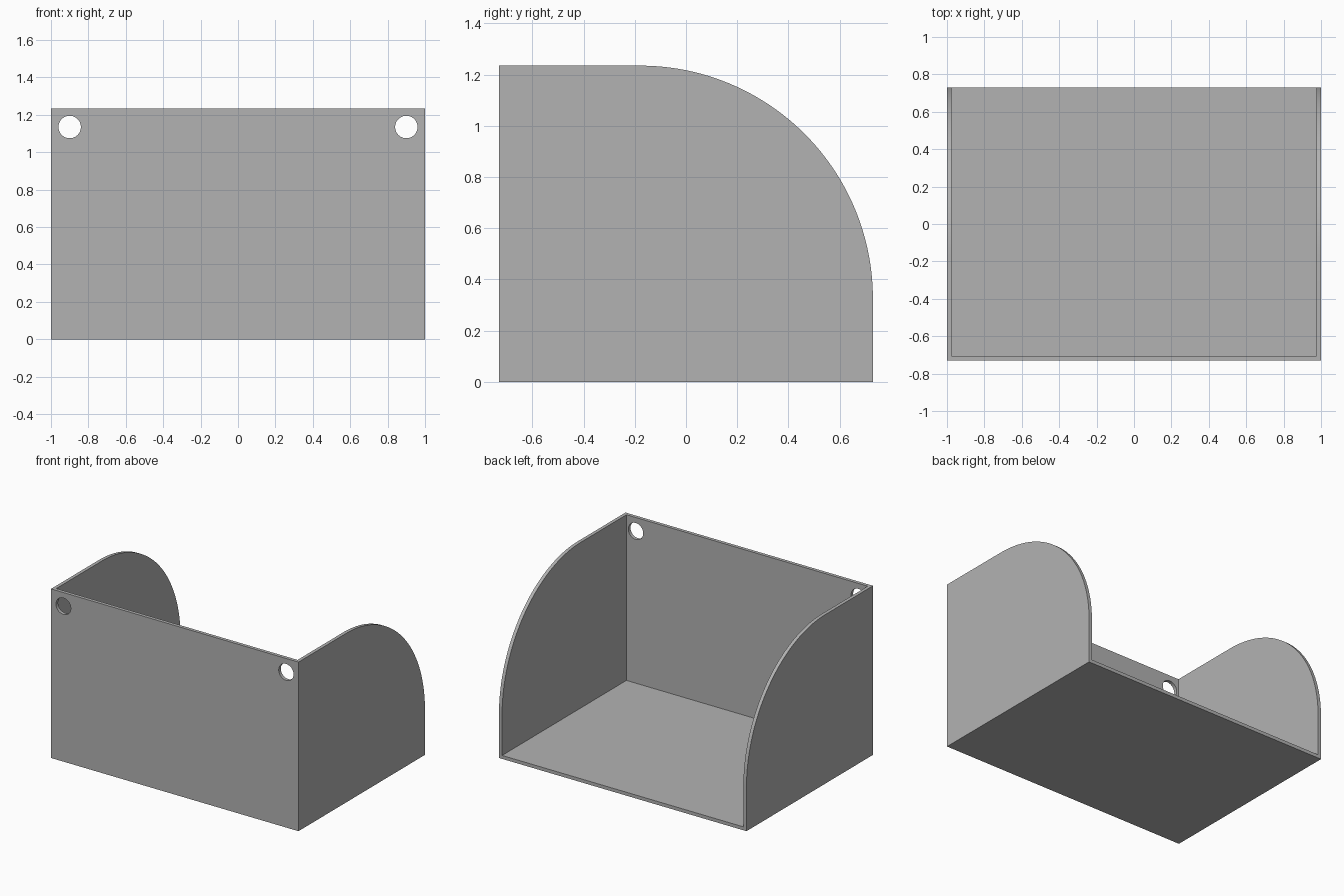
import bpy
import math

W, D, H = 2.0, 1.46, 1.235     # overall width, depth, height
T = 0.025                      # wall thickness
R = 0.91                       # radius of the rounded side corners
HOLE_R, HOLE_X, HOLE_Z = 0.06, 0.9, 1.135

cube = bpy.data.objects.get("Cube")
if cube:
    bpy.data.objects.remove(cube, do_unlink=True)

grey = bpy.data.materials.new("light grey")
grey.use_nodes = True
colour = (0.448, 0.448, 0.448, 1.0)
grey.diffuse_color = colour
grey.node_tree.nodes["Principled BSDF"].inputs["Base Color"].default_value = colour


def extrude_profile(name, profile, half_width):
    """Solid prism along x from a (y, z) outline."""
    n = len(profile)
    verts = [(x, y, z) for x in (-half_width, half_width) for y, z in profile]
    faces = [list(range(n))[::-1], list(range(n, 2 * n))]
    faces += [(i, (i + 1) % n, (i + 1) % n + n, i + n) for i in range(n)]
    mesh = bpy.data.meshes.new(name)
    mesh.from_pydata(verts, [], faces)
    mesh.update()
    obj = bpy.data.objects.new(name, mesh)
    bpy.context.collection.objects.link(obj)
    return obj


def cut(target, cutter):
    """Subtract the cutter from the target, then discard it."""
    cutter.hide_render = True
    bpy.context.view_layer.objects.active = target
    mod = target.modifiers.new("cut", "BOOLEAN")
    mod.operation, mod.solver, mod.object = "DIFFERENCE", "EXACT", cutter
    bpy.ops.object.modifier_apply(modifier=mod.name)
    bpy.data.objects.remove(cutter, do_unlink=True)


# Outer block with a quarter-round upper back corner
back, front = D / 2, -D / 2
steps = 48
arc = [(back - R + R * math.cos(a), H - R + R * math.sin(a))
       for a in (math.pi / 2 * i / steps for i in range(steps + 1))]
holder = extrude_profile("open_wall_bin", [(front, 0), (back, 0)] + arc + [(front, H)], W / 2)
holder.data.materials.append(grey)

# Interior, open at the top and back
room = [(front + T, T), (back + 1, T), (back + 1, H + 1), (front + T, H + 1)]
cut(holder, extrude_profile("interior_cutter", room, W / 2 - T))

# Mounting holes through the front panel
for side in (-1, 1):
    bpy.ops.mesh.primitive_cylinder_add(
        vertices=48, radius=HOLE_R, depth=0.2,
        location=(side * HOLE_X, front, HOLE_Z), rotation=(math.pi / 2, 0, 0))
    cut(holder, bpy.context.object)

# Smooth the curved edges, keep corners crisp
bpy.ops.object.select_all(action="DESELECT")
holder.select_set(True)
bpy.context.view_layer.objects.active = holder
bpy.ops.object.shade_smooth_by_angle(angle=math.radians(30))
